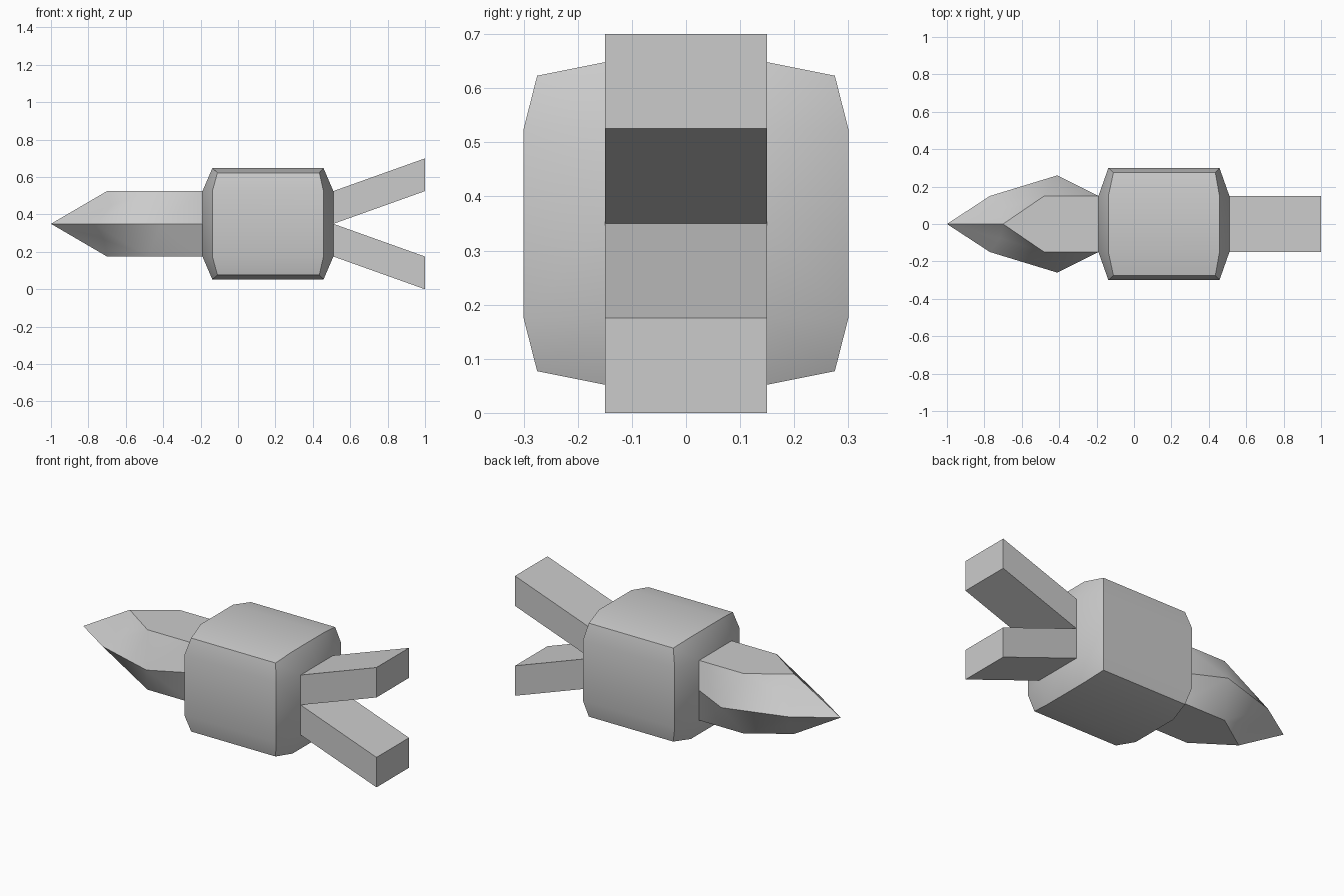
import bpy, bmesh, math

if "Cube" in bpy.data.objects:
    bpy.data.objects.remove(bpy.data.objects["Cube"])

MID_Z = 0.35  # height of the symmetry plane


def quarter_part(name, verts, faces):
    """Build one quarter (y >= 0, z >= middle) and mirror it in y and z."""
    mesh = bpy.data.meshes.new(name)
    mesh.from_pydata(verts, [], faces)
    obj = bpy.data.objects.new(name, mesh)
    bpy.context.collection.objects.link(obj)
    obj.location.z = MID_Z
    bpy.ops.object.select_all(action='DESELECT')
    obj.select_set(True)
    bpy.context.view_layer.objects.active = obj
    mod = obj.modifiers.new("mirror", 'MIRROR')
    mod.use_axis = (False, True, True)
    mod.use_clip = True
    bpy.ops.object.modifier_apply(modifier=mod.name)
    bm = bmesh.new()
    bm.from_mesh(obj.data)
    bmesh.ops.remove_doubles(bm, verts=bm.verts, dist=0.0005)
    bmesh.ops.recalc_face_normals(bm, faces=bm.faces)
    bm.to_mesh(obj.data)
    bm.free()
    bpy.ops.object.shade_smooth_by_angle(angle=math.radians(30))
    return obj


# Body: bulged block; each end has a flat centre, sloping rims and a corner
verts, faces = [], []
for face_x, rim_x, corner_x in ((-0.19, -0.137, -0.11), (0.51, 0.457, 0.435)):
    b = len(verts)
    verts += [(face_x, 0, 0), (face_x, 0.15, 0), (face_x, 0.15, 0.175), (face_x, 0, 0.175),
              (rim_x, 0.3, 0), (rim_x, 0.3, 0.175), (corner_x, 0.275, 0.273),
              (rim_x, 0.15, 0.298), (rim_x, 0, 0.298)]
    faces += [[b + i for i in f] for f in
              ((0, 1, 2, 3), (1, 4, 5, 2), (2, 5, 6, 7), (3, 2, 7, 8))]
faces += [(i, i + 1, i + 10, i + 9) for i in range(4, 8)]
quarter_part("body", verts, faces)

# Nose: widens to a side ridge, then narrows to a point
nose_verts = [
    (-0.19, 0, 0.175), (-0.19, 0.15, 0.175), (-0.19, 0.15, 0),  # base
    (-0.48, 0.15, 0.175), (-0.41, 0.26, 0),                     # shoulder, wide ridge
    (-0.70, 0, 0.175), (-0.77, 0.15, 0),                        # top and side near the tip
    (-0.715, 0.075, 0.085), (-1.0, 0, 0)]                       # hollow, tip
nose_faces = [(0, 1, 3, 5), (1, 2, 4, 3), (3, 4, 6),
              (3, 7, 5), (3, 6, 7), (5, 7, 8), (7, 6, 8)]
quarter_part("nose", nose_verts, nose_faces)

# Tail: two diverging square prongs
profile = [(0.51, 0), (1.0, 0.175), (1.0, 0.35), (0.51, 0.175)]
tail_verts = [(x, y, z) for y in (0, 0.15) for x, z in profile]
tail_faces = [(0, 1, 5, 4), (1, 2, 6, 5), (2, 3, 7, 6), (4, 5, 6, 7)]
quarter_part("tail_prongs", tail_verts, tail_faces)
